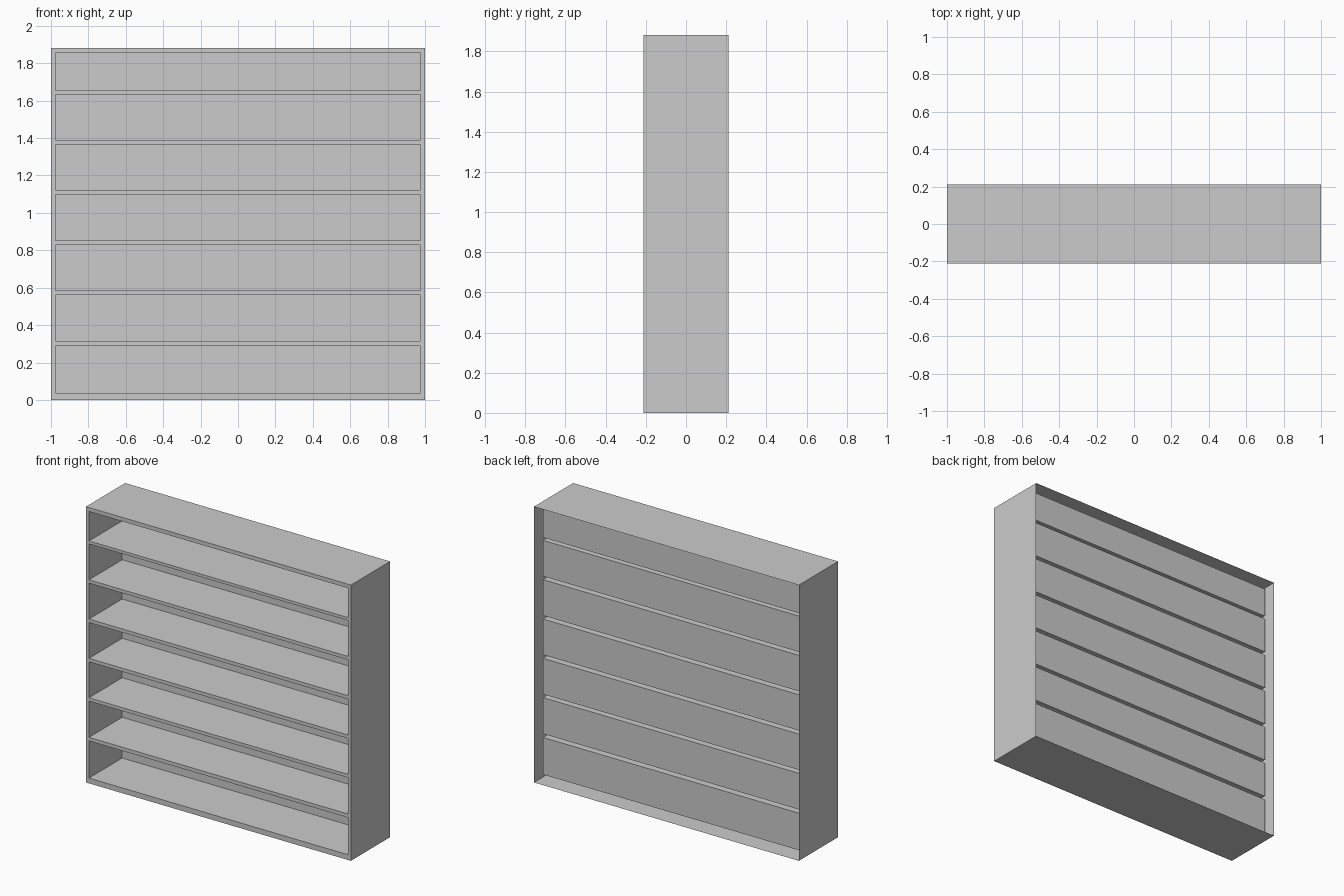
import bpy, bmesh
from mathutils import Vector

if "Cube" in bpy.data.objects:
    bpy.data.objects.remove(bpy.data.objects["Cube"])

FRONT, BACK, CELL_BACK = -0.211, 0.211, 0.147
xs = [-1.0, -0.977, 0.977, 1.0]
# bottom rail, then bottom and top of each compartment, then the top
zs = [0.0, 0.036, 0.289, 0.314, 0.561, 0.584, 0.829, 0.853, 1.097,
      1.121, 1.366, 1.389, 1.634, 1.654, 1.855, 1.882]

bm = bmesh.new()

# front face as a grid; the odd rows of the middle column are compartments
grid = [[bm.verts.new((x, FRONT, z)) for x in xs] for z in zs]
openings = []
for r in range(len(zs) - 1):
    for c in range(3):
        f = bm.faces.new((grid[r][c], grid[r][c + 1],
                          grid[r + 1][c + 1], grid[r + 1][c]))
        if c == 1 and r % 2 == 1:
            openings.append(f)

# outer shell, open at the back
rim = [e for e in bm.edges if e.is_boundary]
res = bmesh.ops.extrude_edge_only(bm, edges=rim)
for v in res["geom"]:
    if isinstance(v, bmesh.types.BMVert):
        v.co.y = BACK

# push each compartment inwards
for f in openings:
    res = bmesh.ops.extrude_face_region(bm, geom=[f])
    verts = [g for g in res["geom"] if isinstance(g, bmesh.types.BMVert)]
    bmesh.ops.translate(bm, verts=verts, vec=Vector((0, CELL_BACK - FRONT, 0)))
    if f.is_valid:
        bmesh.ops.delete(bm, geom=[f], context='FACES_ONLY')

# consistent facing, front outwards
bmesh.ops.recalc_face_normals(bm, faces=bm.faces[:])
bm.normal_update()
front = [f for f in bm.faces if all(abs(v.co.y - FRONT) < 1e-5 for v in f.verts)]
if front[0].normal.y > 0:
    bmesh.ops.reverse_faces(bm, faces=bm.faces[:])

# merge the flat grid divisions
bmesh.ops.dissolve_limit(bm, angle_limit=0.01, verts=bm.verts[:],
                         edges=[e for e in bm.edges if not e.is_boundary
                                and all(abs(v.co.x) > 0.99 or v.co.y > FRONT + 0.01
                                        for v in e.verts)])

mesh = bpy.data.meshes.new("shelf_unit")
bm.to_mesh(mesh)
bm.free()
obj = bpy.data.objects.new("shelf_unit", mesh)
bpy.context.collection.objects.link(obj)
